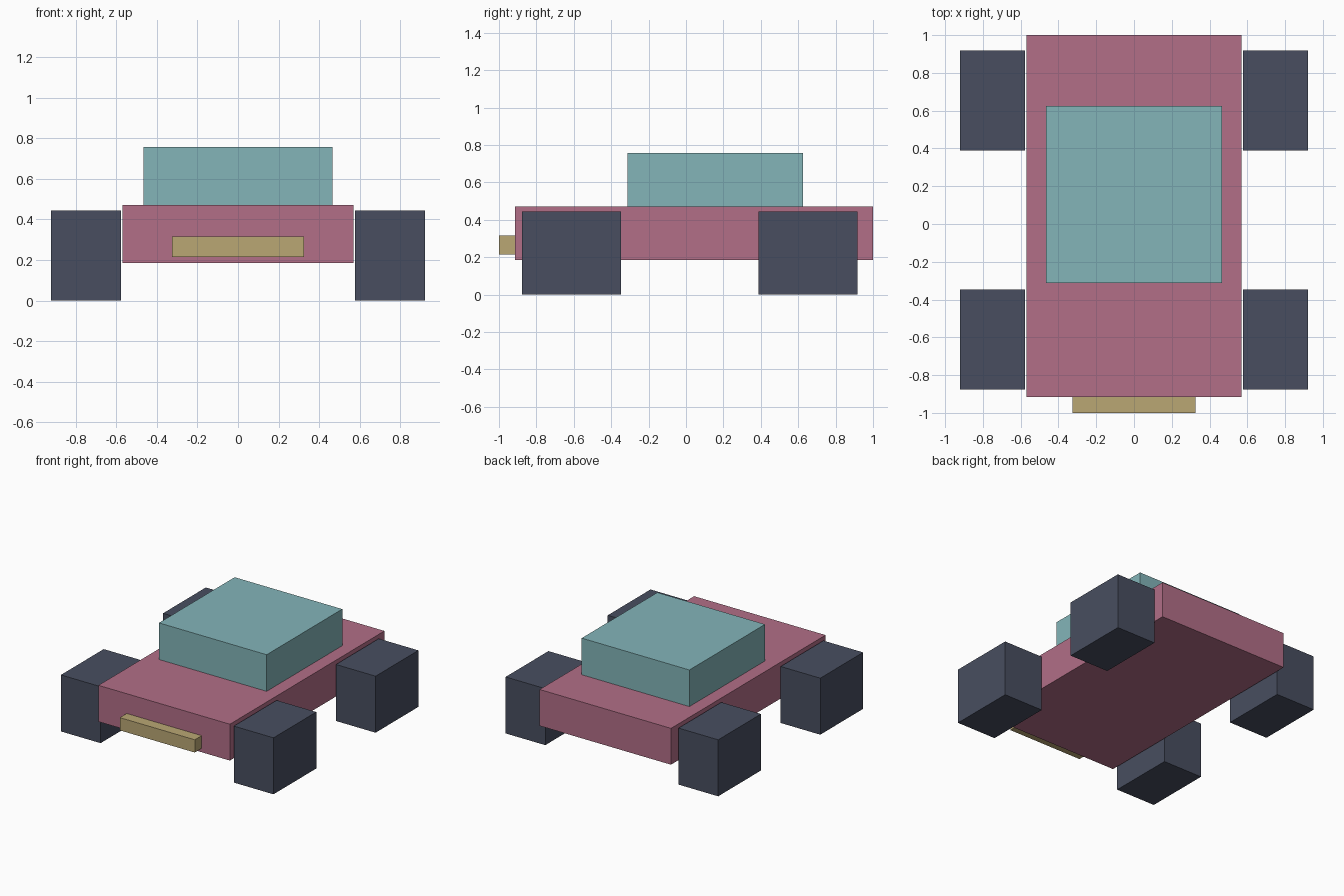
import bpy
from mathutils import Vector

cube = bpy.data.objects.get("Cube")
if cube:
    bpy.data.objects.remove(cube, do_unlink=True)


def material(name, rgb):
    mat = bpy.data.materials.new(name)
    mat.use_nodes = True
    color = (*rgb, 1)
    mat.diffuse_color = color
    mat.node_tree.nodes["Principled BSDF"].inputs["Base Color"].default_value = color
    return mat


def box(name, low, high, mat):
    """Flat-shaded box between two opposite corners."""
    low, high = Vector(low), Vector(high)
    bpy.ops.mesh.primitive_cube_add(size=1, location=(low + high) / 2)
    obj = bpy.context.object
    obj.name = name
    obj.scale = high - low
    bpy.ops.object.transform_apply(location=False, rotation=False, scale=True)
    obj.data.materials.append(mat)
    return obj


rose = material("dusty rose", (0.445, 0.156, 0.242))
teal = material("pale teal", (0.227, 0.462, 0.485))
slate = material("dark slate", (0.065, 0.076, 0.117))
sand = material("sand", (0.491, 0.386, 0.174))

# Body, cabin and front bumper
box("body", (-0.57, -0.915, 0.185), (0.57, 1, 0.47), rose)
box("cabin", (-0.467, -0.312, 0.47), (0.467, 0.625, 0.757), teal)
box("front_bumper", (-0.325, -1, 0.215), (0.325, -0.915, 0.315), sand)

# Four block wheels, mirrored left and right
inner, outer, height = 0.578, 0.922, 0.443
for end, y0, y1 in (("front", -0.877, -0.347), ("rear", 0.388, 0.918)):
    box(f"{end}_left_wheel", (inner, y0, 0), (outer, y1, height), slate)
    box(f"{end}_right_wheel", (-outer, y0, 0), (-inner, y1, height), slate)
